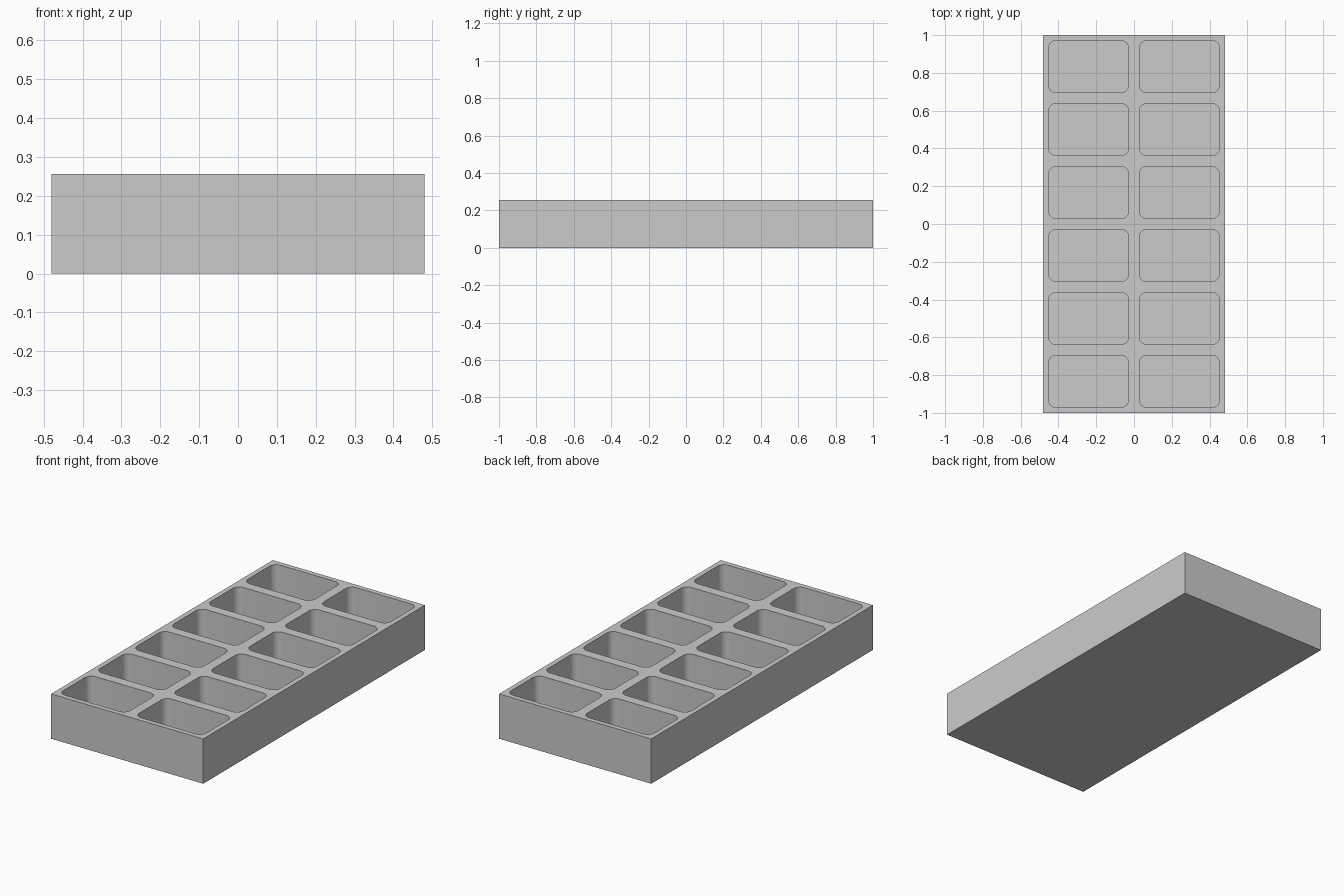
import bpy
import bmesh
import math
from mathutils import Matrix, Vector

if "Cube" in bpy.data.objects:
    bpy.data.objects.remove(bpy.data.objects["Cube"], do_unlink=True)

WIDTH, LENGTH, HEIGHT = 0.961, 2.0, 0.256
COLUMNS, ROWS = 2, 6
WALL = 0.0285          # outer wall; ribs between pockets are twice as thick
FLOOR = 2 * WALL
RADIUS = 0.041

grey = bpy.data.materials.new("plain_grey")
grey.use_nodes = True
colour = (0.6, 0.6, 0.6, 1)
grey.diffuse_color = colour
grey.node_tree.nodes["Principled BSDF"].inputs["Base Color"].default_value = colour


def add_box(bm, size, centre):
    matrix = Matrix.Translation(centre) @ Matrix.Diagonal((*size, 1))
    bmesh.ops.create_cube(bm, size=1, matrix=matrix)


def make_object(name, bm):
    mesh = bpy.data.meshes.new(name)
    bm.to_mesh(mesh)
    bm.free()
    mesh.materials.append(grey)
    obj = bpy.data.objects.new(name, mesh)
    bpy.context.collection.objects.link(obj)
    return obj


# Solid tray block
bm = bmesh.new()
add_box(bm, (WIDTH, LENGTH, HEIGHT), Vector((0, 0, HEIGHT / 2)))
tray = make_object("compartment_tray", bm)

# Pocket cutters with rounded upright corners, one per compartment
bm = bmesh.new()
cell_x, cell_y = WIDTH / COLUMNS, LENGTH / ROWS
pocket = (cell_x - 2 * WALL, cell_y - 2 * WALL, HEIGHT)
for i in range(COLUMNS):
    for j in range(ROWS):
        centre = Vector(((i + 0.5) * cell_x - WIDTH / 2,
                         (j + 0.5) * cell_y - LENGTH / 2,
                         FLOOR + HEIGHT / 2))
        add_box(bm, pocket, centre)
upright = [e for e in bm.edges
           if abs(e.verts[0].co.z - e.verts[1].co.z) > HEIGHT / 2]
bmesh.ops.bevel(bm, geom=upright, offset=RADIUS, segments=8, profile=0.5,
                affect="EDGES")
cutter = make_object("pocket_cutter", bm)
cutter.hide_render = True

# Cut the pockets and keep the result as plain mesh
cut = tray.modifiers.new("pockets", "BOOLEAN")
cut.operation = "DIFFERENCE"
cut.solver = "EXACT"
cut.object = cutter
bpy.ops.object.select_all(action="DESELECT")
tray.select_set(True)
bpy.context.view_layer.objects.active = tray
bpy.ops.object.modifier_apply(modifier=cut.name)
bpy.data.objects.remove(cutter, do_unlink=True)

# Smooth pocket corners, crisp rims
bpy.ops.object.shade_smooth_by_angle(angle=math.radians(30))
